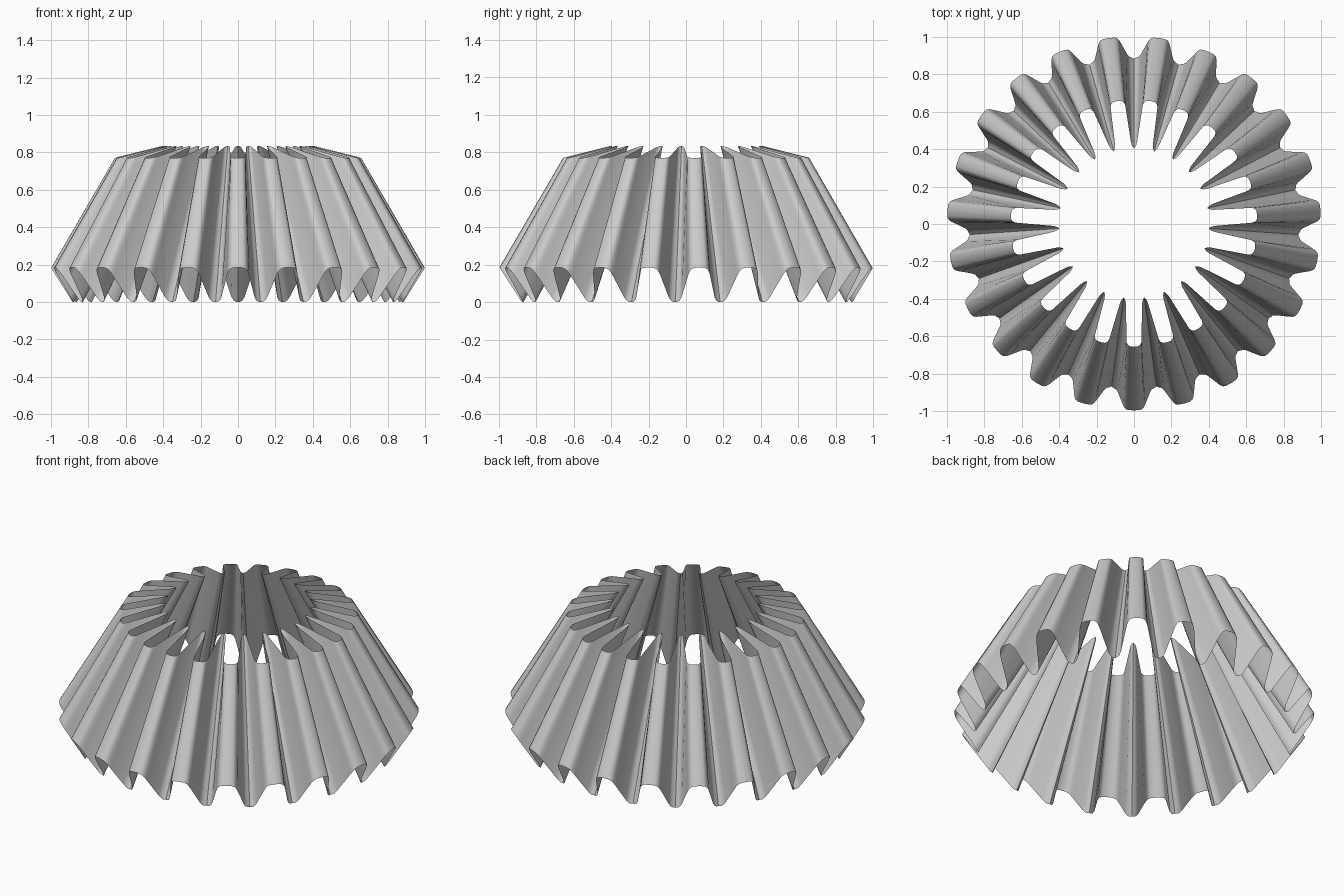
import bpy, bmesh, math

if "Cube" in bpy.data.objects:
    bpy.data.objects.remove(bpy.data.objects["Cube"])

PLEATS = 23
HALF = math.pi / PLEATS

# Half pleat edges: (sideways offset, depth 0 = ridge .. 1 = valley)
LOW = [(0, 0), (.03, .015), (.045, .06), (.054, .15), (.06, .26),
       (.088, .85), (.097, .95), (.107, .99), (.12, 1)]
TOP = [(0, 0), (.022, .01), (.033, .04), (.039, .09), (.04, .16),
       (.043, .88), (.046, .95), (.050, .985), (.055, 1)]


def edge(points, ridge, valley):
    """Polar (angle, radius, z) points of half a pleat."""
    out = []
    for i, (t, d) in enumerate(points):
        r = ridge[0] + (valley[0] - ridge[0]) * d
        z = ridge[1] + (valley[1] - ridge[1]) * d
        a = HALF if i == len(points) - 1 else math.atan2(t, r)
        out.append((a, r if i == len(points) - 1 else math.hypot(t, r), z))
    return out


def ring(bm, half):
    """Mirror the half pleat and repeat it around the axis."""
    pleat = [(-a, r, z) for a, r, z in reversed(half[1:])] + half[:-1]
    verts = []
    for k in range(PLEATS):
        base = -math.pi / 2 + 2 * HALF * k
        for a, r, z in pleat:
            verts.append(bm.verts.new((r * math.cos(base + a), r * math.sin(base + a), z)))
    return verts


# Pleated shade: straight folds between lower and upper zigzag edges
bm = bmesh.new()
low = ring(bm, edge(LOW, (1.0, .185), (.88, 0)))
top = ring(bm, edge(TOP, (.66, .77), (.40, .835)))
n = len(low)
for i in range(n):
    j = (i + 1) % n
    bm.faces.new((low[i], low[j], top[j], top[i]))

# Centre on the bounding box
ys = [v.co.y for v in bm.verts]
bmesh.ops.translate(bm, verts=bm.verts, vec=(0, -(min(ys) + max(ys)) / 2, 0))

mesh = bpy.data.meshes.new("pleated_shade")
bm.to_mesh(mesh)
bm.free()
shade = bpy.data.objects.new("pleated_shade", mesh)
bpy.context.collection.objects.link(shade)
bpy.context.view_layer.objects.active = shade
shade.select_set(True)
bpy.ops.object.shade_smooth_by_angle(angle=math.radians(40))
